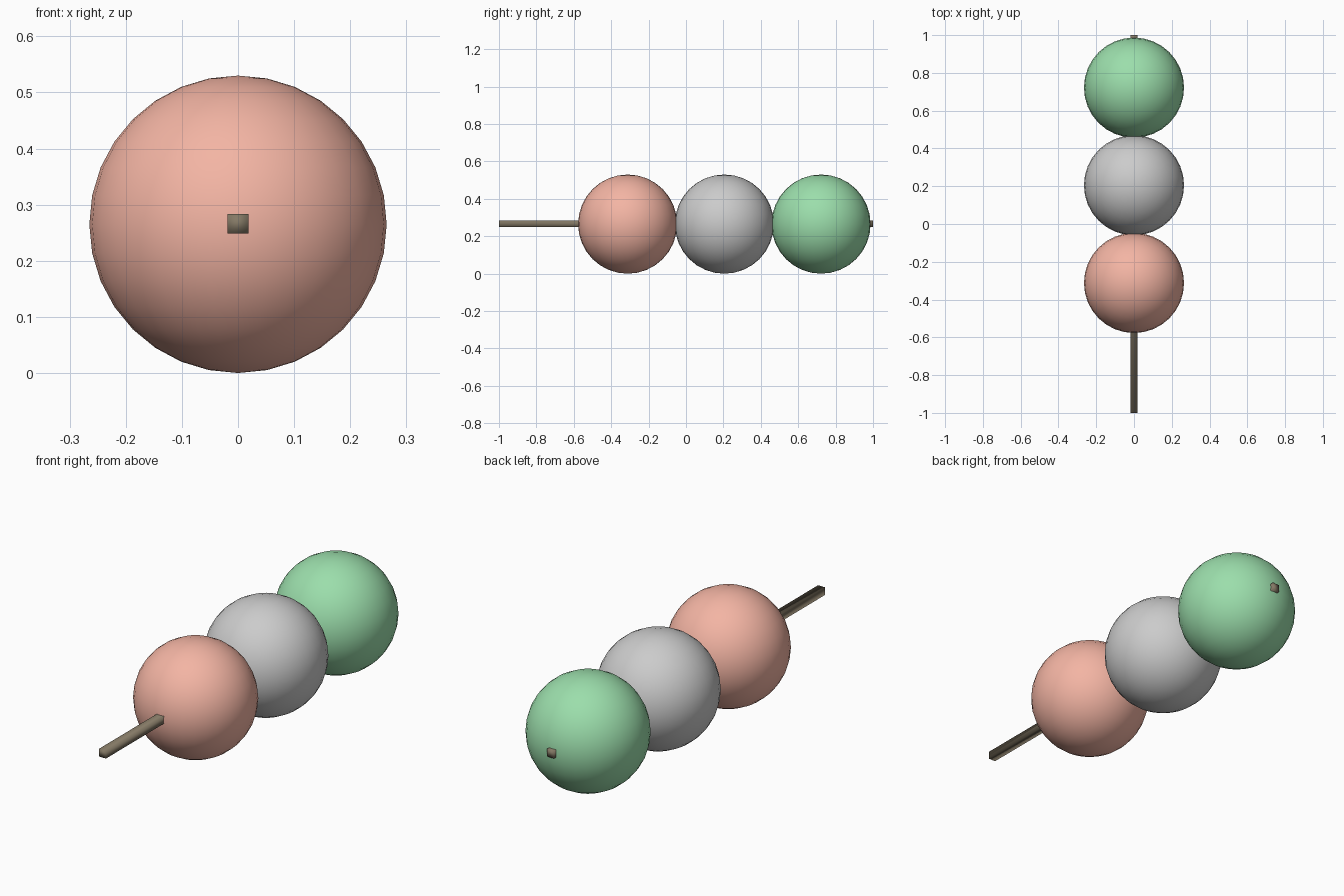
import bpy

if "Cube" in bpy.data.objects:
    bpy.data.objects.remove(bpy.data.objects["Cube"])

R = 0.265


def colour(obj, name, rgb):
    mat = bpy.data.materials.new(name)
    mat.diffuse_color = (*rgb, 1.0)
    mat.use_nodes = True
    mat.node_tree.nodes["Principled BSDF"].inputs["Base Color"].default_value = mat.diffuse_color
    obj.data.materials.append(mat)


# Three dumplings threaded along y, slightly overlapping
dumplings = [
    ("pink_dumpling", -0.312, (0.90, 0.46, 0.37)),
    ("plain_dumpling", 0.205, None),
    ("green_dumpling", 0.722, (0.33, 0.73, 0.41)),
]
for name, y, rgb in dumplings:
    bpy.ops.mesh.primitive_uv_sphere_add(segments=32, ring_count=16, radius=R, location=(0, y, R))
    ball = bpy.context.object
    ball.name = name
    bpy.ops.object.shade_smooth()
    if rgb:
        colour(ball, name + "_colour", rgb)

# Square wooden skewer through all three, softly shaded
bpy.ops.mesh.primitive_cube_add(size=1, location=(0, 0, R + 0.001))
stick = bpy.context.object
stick.name = "skewer"
stick.scale = (0.037, 2.0, 0.035)
bpy.ops.object.transform_apply(location=False, rotation=False, scale=True)
bpy.ops.object.shade_smooth()
colour(stick, "wood", (0.23, 0.19, 0.13))
